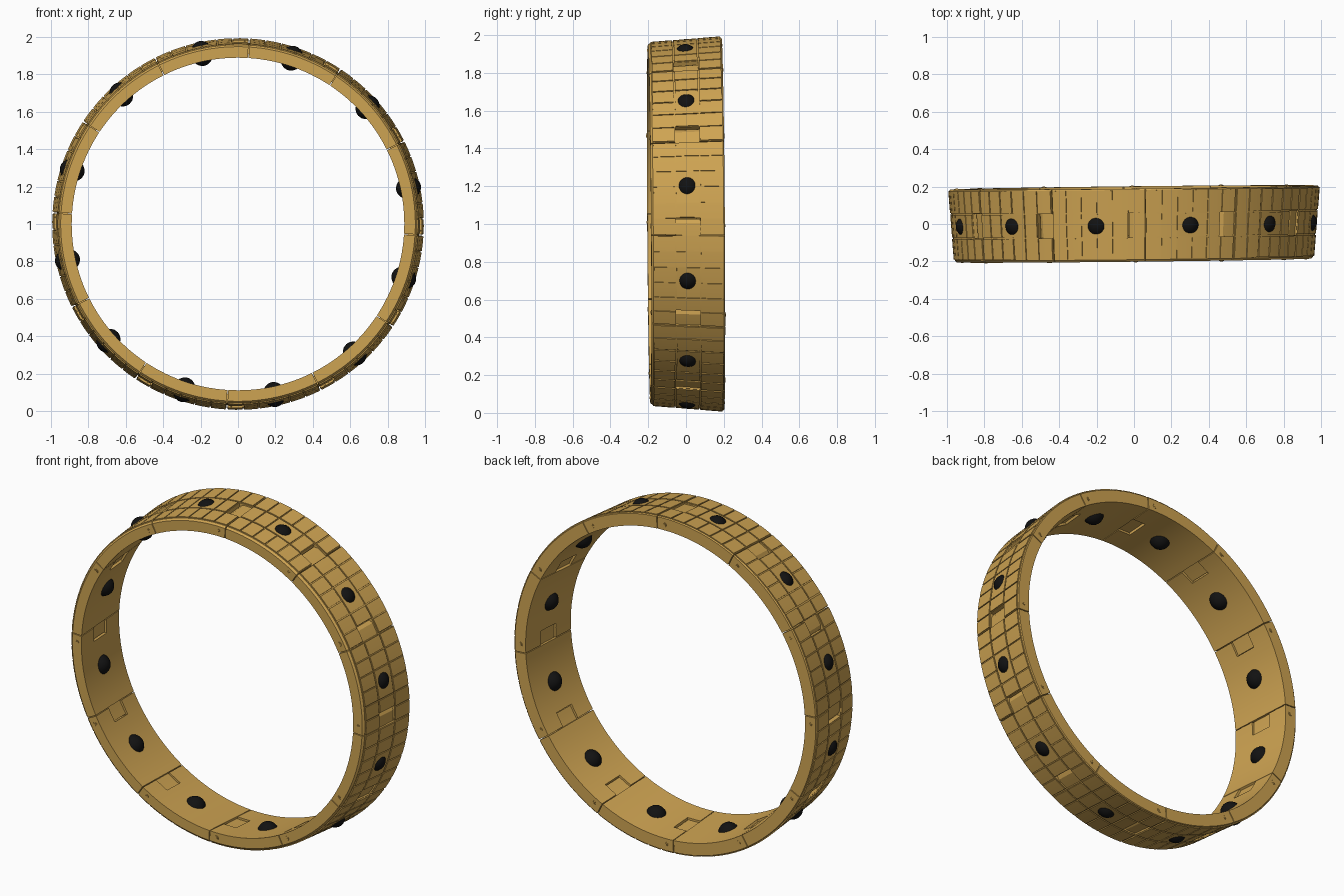
import bpy, bmesh, math
from mathutils import Matrix, Vector

if "Cube" in bpy.data.objects:
    bpy.data.objects.remove(bpy.data.objects["Cube"])

def material(name, col):
    m = bpy.data.materials.new(name)
    m.diffuse_color = (*col, 1)
    m.use_nodes = True
    m.node_tree.nodes["Principled BSDF"].inputs["Base Color"].default_value = m.diffuse_color
    return m

gold = material("warm gold", (0.62, 0.37, 0.085))
black = material("black stone", (0.006, 0.006, 0.006))

HALF = 0.195

def slope(y):                      # the band is slightly conical, wider at the back
    return (y + HALF) / (2 * HALF) * 0.031

def place(r, deg, y):              # polar position on the gently tilted ring
    a = math.radians(deg)
    x, z = r * math.cos(a), r * math.sin(a)
    return Vector((x, y + 0.011 * x - 0.007 * z, 1 + z))

def finish(bm, name, mat, angle=25):
    bmesh.ops.recalc_face_normals(bm, faces=bm.faces)
    me = bpy.data.meshes.new(name)
    bm.to_mesh(me)
    bm.free()
    ob = bpy.data.objects.new(name, me)
    bpy.context.collection.objects.link(ob)
    me.materials.append(mat)
    bpy.context.view_layer.objects.active = ob
    ob.select_set(True)
    bpy.ops.object.shade_smooth_by_angle(angle=math.radians(angle))
    ob.select_set(False)
    return ob

def arc_cells(bm, degs, ys, filled, inner, outer):
    """Curved block made of cells; only its outside faces are kept."""
    faces = {}
    for i in range(len(degs) - 1):
        for j in range(len(ys) - 1):
            if not filled(degs[i], j):
                continue
            c = [(i + a, j + b, k) for a in (0, 1) for b in (0, 1) for k in (0, 1)]
            for q in ((0, 1, 3, 2), (4, 5, 7, 6), (0, 1, 5, 4),
                      (2, 3, 7, 6), (0, 2, 6, 4), (1, 3, 7, 5)):
                f = [c[n] for n in q]
                key = frozenset(f)
                if key in faces:
                    del faces[key]
                else:
                    faces[key] = f
    verts = {}
    for f in faces.values():
        for v in f:
            if v not in verts:
                d, y = degs[v[0]], ys[v[1]]
                verts[v] = bm.verts.new(place((outer if v[2] else inner)(d, y), d, y))
        bm.faces.new([verts[v] for v in f])

def steps(a, b, n):
    return [a + (b - a) * i / n for i in range(n + 1)]

MID = 0.065
START, NOTCH, END, TIP = -3.35, 1.9, 26.35, 31.6
YS = [-HALF, -0.184, -MID, MID, 0.189, HALF]

for k in range(12):
    base = 30 * k
    degs = steps(START, NOTCH, 3) + steps(NOTCH, END, 11)[1:] + steps(END + 0.1, TIP, 4)

    # link body: notch at one end, recessed tongue at the other
    def filled(d, j):
        return d > NOTCH - 0.01 if j == 2 else d < END - 0.01

    def outer(d, y):
        r = 0.957 + slope(y)
        if abs(y) == HALF:
            r -= 0.009 if y < 0 else 0.004
        if d > END + 0.05:
            r -= 0.008 + (0.012 if d > TIP - 0.1 else 0)
        return r

    def inner(d, y):
        return 0.889 + slope(y) * 0.8 + (0.012 if d > END + 0.05 else 0)

    bm = bmesh.new()
    arc_cells(bm, [d + base for d in degs], YS,
              lambda d, j: filled(d - base, j),
              lambda d, y: inner(d - base, y), lambda d, y: outer(d - base, y))
    finish(bm, f"link_{k + 1}", gold)

    # raised tiles in three rows
    bm = bmesh.new()
    side = steps(START, END, 6)
    rows = ((-0.184, -MID, side), (-MID, MID, [NOTCH, 6.5, 16.5, 21.5, END]),
            (MID, 0.19, side))
    for y0, y1, cuts in rows:
        for a, b in zip(cuts, cuts[1:]):
            arc_cells(bm, steps(base + a + 0.2, base + b - 0.2, 2),
                      [y0 + 0.004, y1 - 0.004], lambda d, j: True,
                      lambda d, y: 0.955 + slope(y), lambda d, y: 0.963 + slope(y))
    finish(bm, f"tiles_{k + 1}", gold)

    # black stone showing inside and outside
    bm = bmesh.new()
    bmesh.ops.create_uvsphere(bm, u_segments=32, v_segments=16, radius=1)
    bm.transform(Matrix.Translation(place(0.932, base + 12, 0))
                 @ Matrix.Rotation(-math.radians(base + 12), 4, 'Y')
                 @ Matrix.Diagonal((0.067, 0.06, 0.06, 1)))
    finish(bm, f"stone_{k + 1}", black, 60)

    # hinge pin, a small collar and core on each edge
    bm = bmesh.new()
    for s in (-1, 1):
        for rad, out in ((0.013, 0.002), (0.007, 0.004)):
            bmesh.ops.create_cone(
                bm, cap_ends=True, segments=16, radius1=rad, radius2=rad, depth=0.012,
                matrix=Matrix.Translation(place(0.919 + slope(s * HALF) * 0.9, base - 0.6,
                                                s * (HALF - 0.006 + out)))
                @ Matrix.Rotation(math.pi / 2, 4, 'X'))
    finish(bm, f"hinge_pin_{k + 1}", gold)
